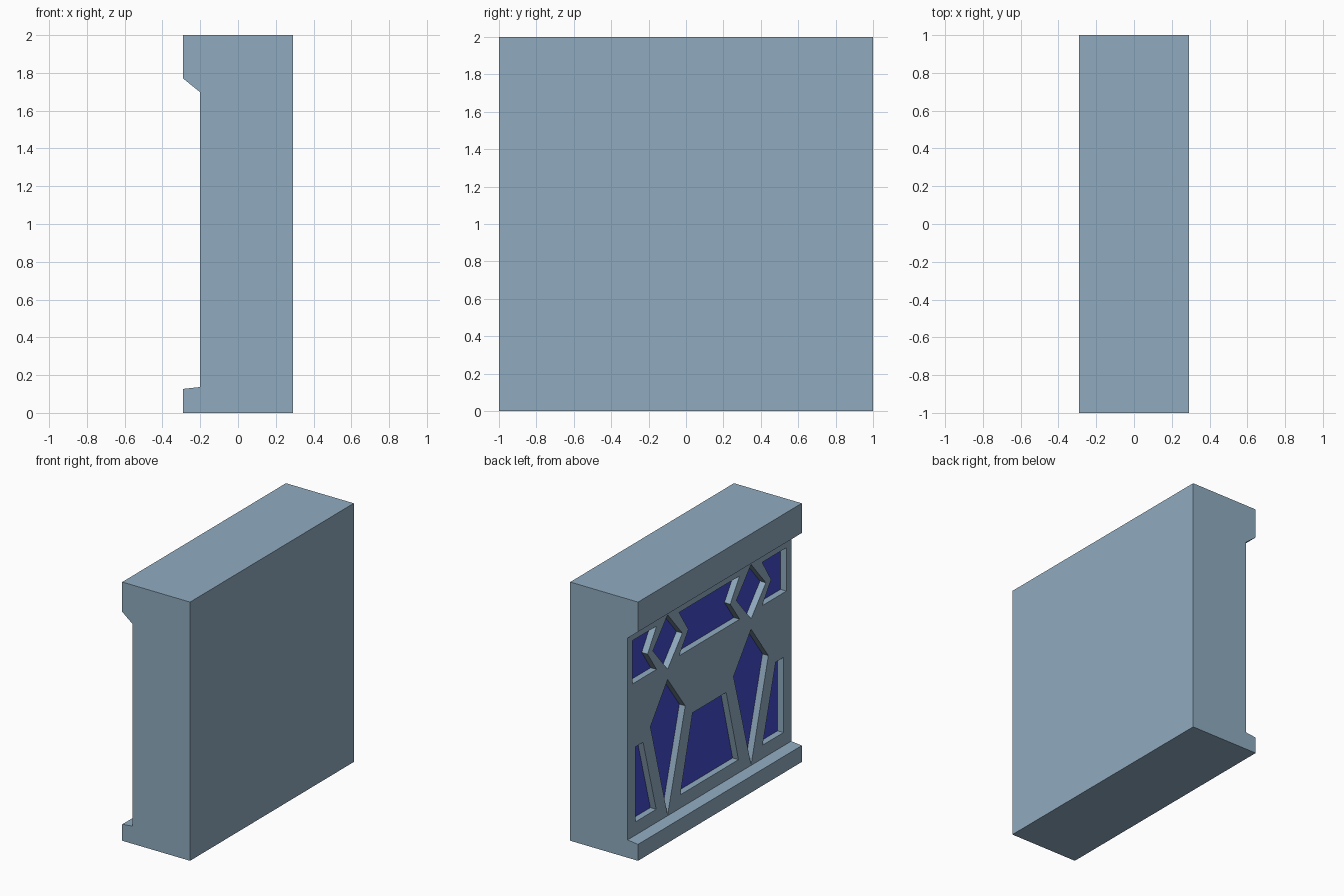
import bpy, bmesh

if "Cube" in bpy.data.objects:
    bpy.data.objects.remove(bpy.data.objects["Cube"])


def material(name, rgb):
    m = bpy.data.materials.new(name)
    m.diffuse_color = (*rgb, 1)
    m.use_nodes = True
    m.node_tree.nodes["Principled BSDF"].inputs["Base Color"].default_value = m.diffuse_color
    return m


BODY = material("blue grey stone", (0.28, 0.41, 0.53))
INLAY = material("deep blue inlay", (0.055, 0.07, 0.60))


def prism(bm, points, offset, inlay_end=False):
    """Extrude a closed outline by an offset, optionally colouring its end cap."""
    start = bm.faces.new([bm.verts.new(p) for p in points])
    end_verts = [bm.verts.new(tuple(a + b for a, b in zip(p, offset))) for p in points]
    start_verts = list(start.verts)
    end = bm.faces.new(end_verts[::-1])
    n = len(points)
    for i in range(n):
        j = (i + 1) % n
        bm.faces.new([start_verts[j], start_verts[i], end_verts[i], end_verts[j]])
    if inlay_end:
        end.material_index = 1


def make_object(name, bm):
    bmesh.ops.recalc_face_normals(bm, faces=bm.faces)
    mesh = bpy.data.meshes.new(name)
    bm.to_mesh(mesh)
    bm.free()
    mesh.materials.append(BODY)
    mesh.materials.append(INLAY)
    ob = bpy.data.objects.new(name, mesh)
    bpy.context.collection.objects.link(ob)
    return ob


# wall block: side profile with cornice and skirting, extruded along y
profile = [(0.29, 0), (0.29, 2), (-0.29, 2), (-0.29, 1.77),
           (-0.2, 1.697), (-0.2, 0.137), (-0.29, 0.127), (-0.29, 0)]
bm = bmesh.new()
prism(bm, [(x, -1, z) for x, z in profile], (0, 2, 0))
wall = make_object("wall_panel", bm)

# recess outlines as (y, z); side recesses are mirrored in y
side_recesses = [
    [(0.51, 1.69), (0.69, 1.48), (0.51, 1.27), (0.33, 1.48)],                # diamond
    [(0.94, 1.655), (0.94, 1.32), (0.645, 1.32), (0.755, 1.48), (0.645, 1.655)],
    [(0.51, 1.19), (0.72, 0.905), (0.51, 0.142), (0.295, 0.905)],            # kite
    [(0.905, 0.82), (0.905, 0.24), (0.65, 0.24), (0.81, 0.82)],              # sliver
]
centre_recesses = [
    [(0.37, 1.655), (0.255, 1.48), (0.37, 1.32),
     (-0.37, 1.32), (-0.255, 1.48), (-0.37, 1.655)],
    [(0.205, 0.817), (0.355, 0.24), (-0.355, 0.24), (-0.205, 0.817)],
]
outlines = centre_recesses + side_recesses
outlines += [[(-y, z) for y, z in o] for o in side_recesses]

# cutter whose inner caps leave the coloured recess floors
bm = bmesh.new()
for o in outlines:
    prism(bm, [(-0.25, y, z) for y, z in o], (0.10, 0, 0), True)
cutter = make_object("recess_cutter", bm)
cutter.hide_render = True

cut = wall.modifiers.new("recesses", 'BOOLEAN')
cut.operation = 'DIFFERENCE'
cut.solver = 'EXACT'
cut.object = cutter
bpy.context.view_layer.objects.active = wall
wall.select_set(True)
bpy.ops.object.modifier_apply(modifier=cut.name)
bpy.data.objects.remove(cutter)
